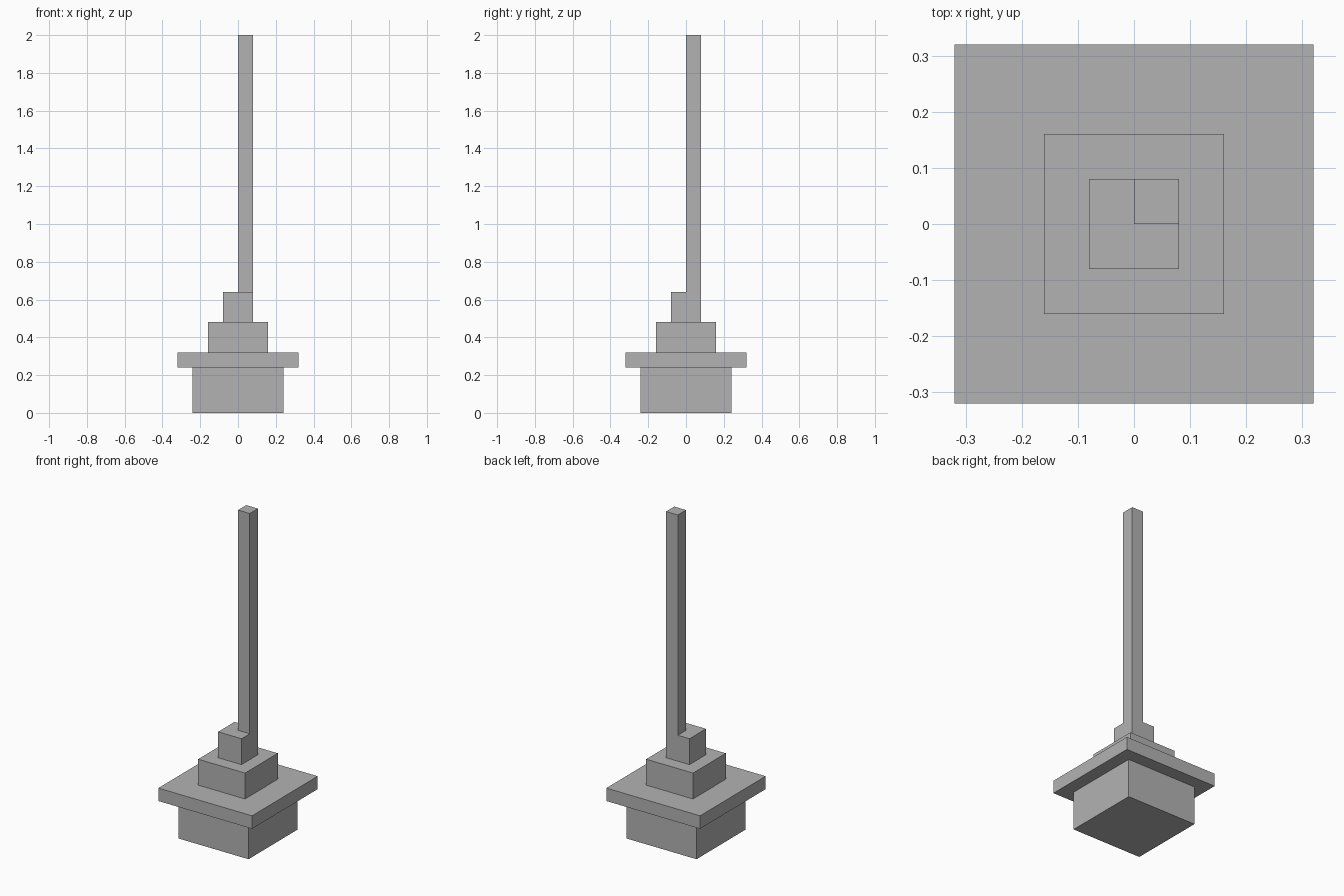
import bpy

cube = bpy.data.objects.get("Cube")
if cube:
    bpy.data.objects.remove(cube, do_unlink=True)

# Single flat grey
grey = bpy.data.materials.new("stone_grey")
grey.use_nodes = True
colour = (0.45, 0.45, 0.45, 1)
grey.diffuse_color = colour
grey.node_tree.nodes["Principled BSDF"].inputs["Base Color"].default_value = colour


def block(name, half, bottom, top, offset=0.0):
    """Square block centred at (offset, offset), spanning bottom to top."""
    bpy.ops.mesh.primitive_cube_add(size=1, location=(offset, offset, (bottom + top) / 2))
    obj = bpy.context.object
    obj.name = name
    obj.scale = (2 * half, 2 * half, top - bottom)
    bpy.ops.object.transform_apply(location=False, rotation=False, scale=True)
    obj.data.materials.append(grey)
    return obj


# Stepped pedestal
block("base", 0.24, 0.0, 0.24)
block("overhanging_slab", 0.32, 0.24, 0.32)
block("lower_step", 0.16, 0.32, 0.48)
block("upper_step", 0.08, 0.48, 0.64)

# Slim mast on the back left corner of the upper step
block("mast", 0.04, 0.64, 2.0, offset=0.04)
